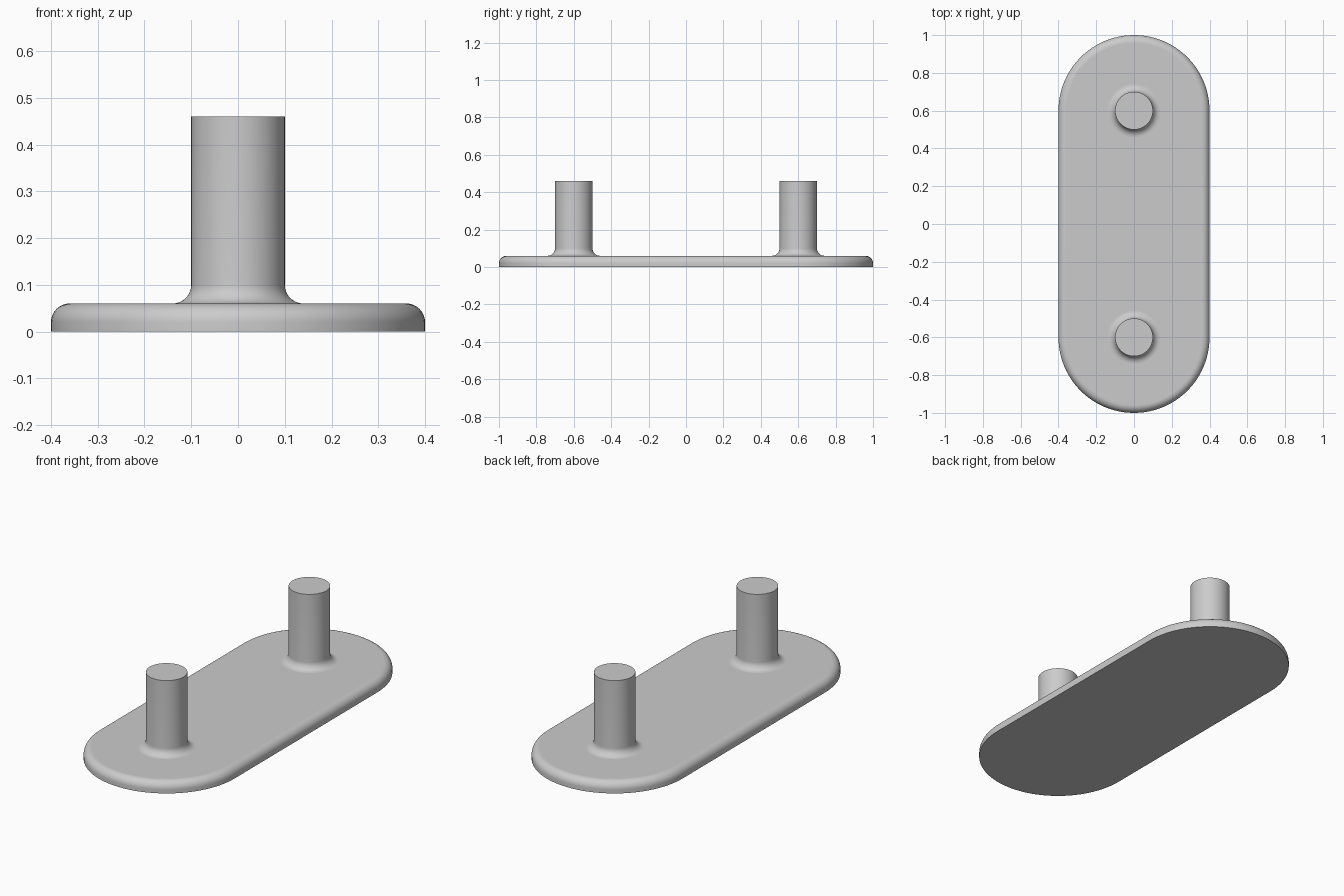
import bpy
import bmesh
from math import sin, cos, pi

cube = bpy.data.objects.get("Cube")
if cube:
    bpy.data.objects.remove(cube, do_unlink=True)

PLATE_R, PLATE_H, HALF_RUN = 0.4, 0.06, 0.6
PIN_R, PIN_TOP, FILLET = 0.1, 0.46, 0.04
ARC_STEPS, SIDES = 10, 96

grey = bpy.data.materials.new("plain grey")
grey.use_nodes = True
colour = (0.6, 0.6, 0.6, 1)
grey.diffuse_color = colour
grey.node_tree.nodes["Principled BSDF"].inputs["Base Color"].default_value = colour


def outline(radius, half_run):
    """Circle, or two half circles spread apart along y."""
    if half_run == 0:
        return [(radius * cos(2 * pi * i / SIDES), radius * sin(2 * pi * i / SIDES))
                for i in range(SIDES)]
    half = SIDES // 2
    return [(radius * cos(pi * (i / half + end)),
             radius * sin(pi * (i / half + end)) + (half_run if end == 0 else -half_run))
            for end in (0, 1) for i in range(half + 1)]


def loft(name, profile, half_run=0, location=(0, 0, 0)):
    """Stack outlines following (radius, z) points; smooth sides, flat caps."""
    bm = bmesh.new()
    rings = [[bm.verts.new((x, y, z)) for x, y in outline(r, half_run)]
             for r, z in profile]
    for low, high in zip(rings, rings[1:]):
        for i in range(len(low)):
            j = (i + 1) % len(low)
            bm.faces.new((low[i], low[j], high[j], high[i])).smooth = True
    bm.faces.new(rings[0][::-1])
    bm.faces.new(rings[-1])
    mesh = bpy.data.meshes.new(name)
    bm.to_mesh(mesh)
    bm.free()
    mesh.materials.append(grey)
    obj = bpy.data.objects.new(name, mesh)
    obj.location = location
    bpy.context.collection.objects.link(obj)
    return obj


angles = [pi / 2 * i / ARC_STEPS for i in range(ARC_STEPS + 1)]

# Base plate with a rounded upper edge
rim = [(PLATE_R - FILLET + FILLET * cos(a), PLATE_H - FILLET + FILLET * sin(a))
       for a in angles]
loft("base_plate", [(PLATE_R, 0)] + rim, HALF_RUN)

# Two pins, each flaring into the plate
flare = [(PIN_R + FILLET - FILLET * sin(a), PLATE_H + FILLET - FILLET * cos(a))
         for a in angles]
for name, y in (("front_pin", -HALF_RUN), ("back_pin", HALF_RUN)):
    loft(name, flare + [(PIN_R, PIN_TOP)], location=(0, y, 0))
